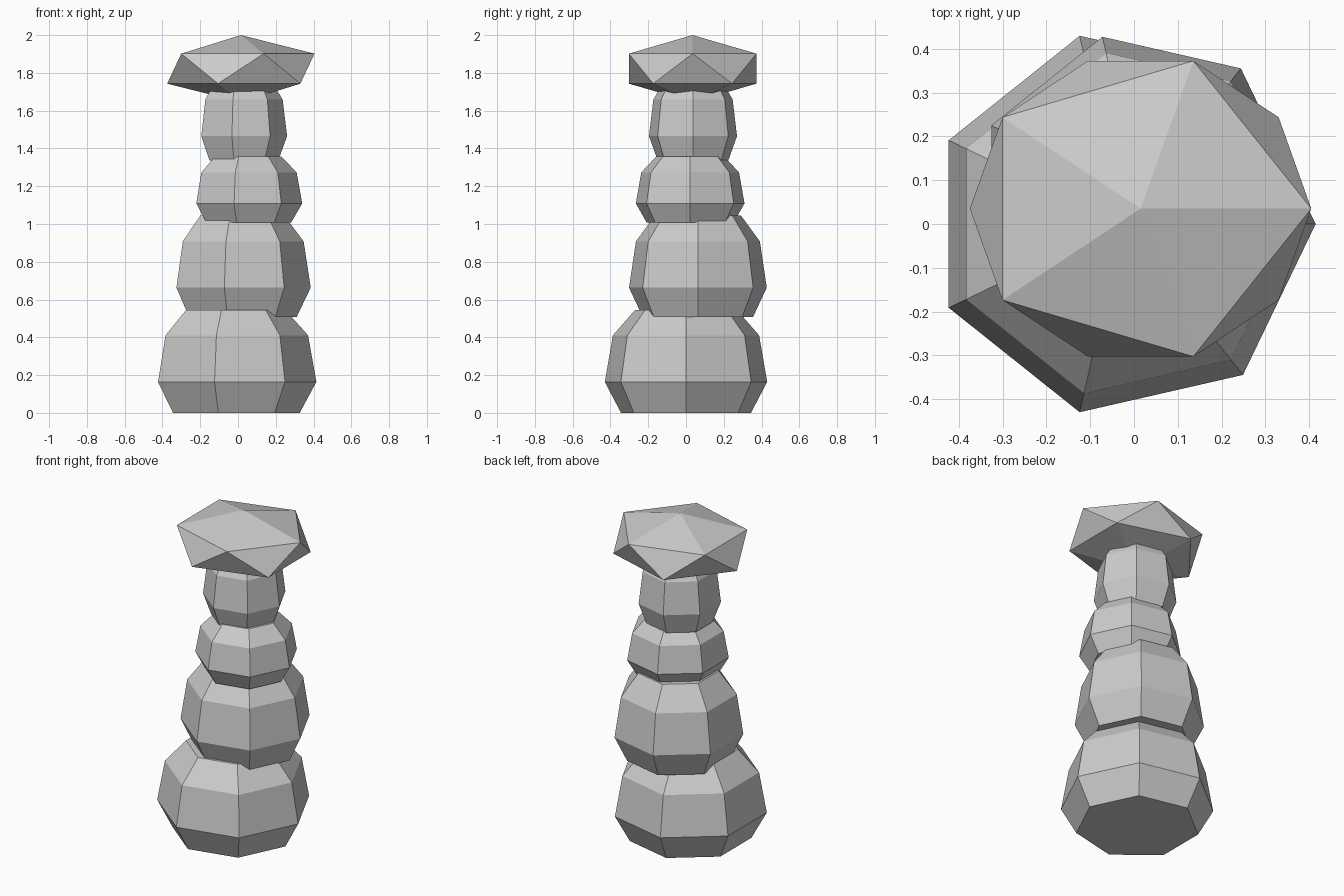
import bpy
import bmesh
from math import cos, sin, tau

cube = bpy.data.objects.get("Cube")
if cube:
    bpy.data.objects.remove(cube, do_unlink=True)

SIDES = 7
GREY = (0.6, 0.6, 0.6, 1.0)

stone = bpy.data.materials.new("plain grey stone")
stone.use_nodes = True
stone.diffuse_color = GREY
stone.node_tree.nodes["Principled BSDF"].inputs["Base Color"].default_value = GREY


def add_object(name, bm):
    """Turn a bmesh into a flat-shaded stone object."""
    bmesh.ops.recalc_face_normals(bm, faces=bm.faces)
    mesh = bpy.data.meshes.new(name)
    bm.to_mesh(mesh)
    bm.free()
    mesh.materials.append(stone)
    obj = bpy.data.objects.new(name, mesh)
    bpy.context.collection.objects.link(obj)
    return obj


def boulder(name, centre, radius, heights):
    """Seven-sided barrel: narrow foot, wide belly, shoulder, narrow top."""
    bm = bmesh.new()
    rings = []
    for z, scale in zip(heights, (0.80, 1.0, 0.90, 0.625)):
        r = radius * scale
        rings.append([bm.verts.new((centre[0] + r * cos(tau * i / SIDES),
                                    centre[1] + r * sin(tau * i / SIDES), z))
                      for i in range(SIDES)])
    for low, high in zip(rings, rings[1:]):
        for i in range(SIDES):
            j = (i + 1) % SIDES
            bm.faces.new((low[i], low[j], high[j], high[i]))
    bm.faces.new(rings[0][::-1])
    bm.faces.new(rings[-1])
    return add_object(name, bm)


# Stacked boulders, each slightly off centre
boulder("base_boulder", (-0.026, 0.0), 0.441, (0, 0.164, 0.411, 0.546))
boulder("lower_boulder", (0.011, 0.063), 0.374, (0.507, 0.663, 0.908, 1.045))
boulder("middle_boulder", (0.045, 0.022), 0.295, (1.007, 1.109, 1.273, 1.358))
boulder("upper_boulder", (0.021, 0.037), 0.239, (1.335, 1.465, 1.66, 1.767))

# Flattened icosahedron as the cap
bm = bmesh.new()
bmesh.ops.create_icosphere(bm, subdivisions=1, radius=1)
bmesh.ops.scale(bm, vec=(0.436, 0.397, 0.1775), verts=bm.verts)
bmesh.ops.translate(bm, vec=(0.015, 0.035, 1.8225), verts=bm.verts)
add_object("cap_stone", bm)
